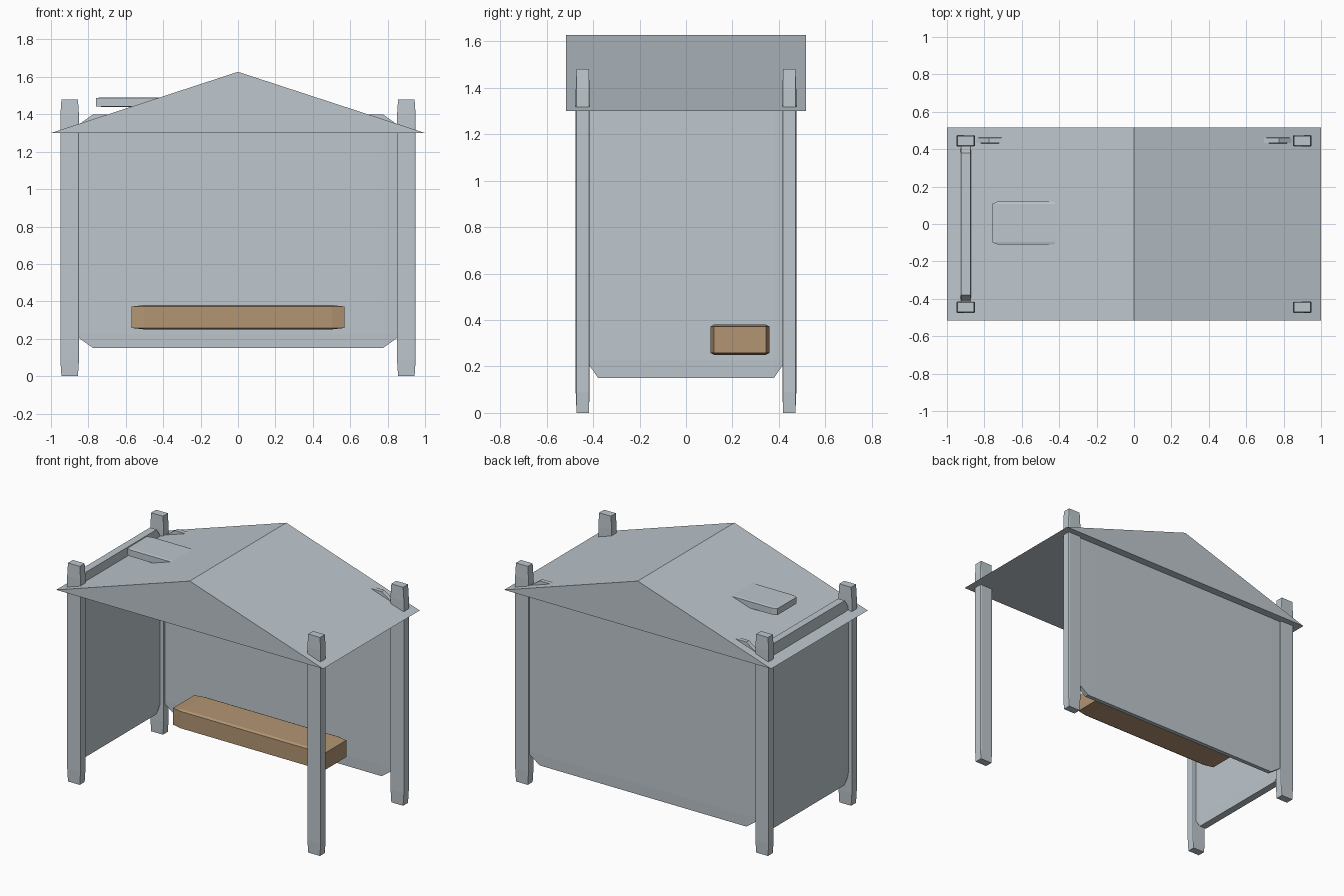
import bpy, bmesh
from mathutils import Vector

cube = bpy.data.objects.get("Cube")
if cube:
    bpy.data.objects.remove(cube, do_unlink=True)


def make_material(name, color):
    mat = bpy.data.materials.new(name)
    mat.use_nodes = True
    mat.diffuse_color = color
    for node in mat.node_tree.nodes:
        if node.type == 'BSDF_PRINCIPLED':
            node.inputs["Base Color"].default_value = color
    return mat


grey = make_material("blue_grey_metal", (0.51, 0.57, 0.61, 1))
wood = make_material("brown_wood", (0.45, 0.30, 0.17, 1))


def finish(name, bm, mat):
    bmesh.ops.recalc_face_normals(bm, faces=bm.faces)
    mesh = bpy.data.meshes.new(name)
    bm.to_mesh(mesh)
    bm.free()
    mesh.materials.append(mat)
    obj = bpy.data.objects.new(name, mesh)
    bpy.context.collection.objects.link(obj)
    return obj


def chamfered_box(name, low, high, mat, chamfer=0.06):
    """Unit cube with chamfered edges, stretched to fill the given bounds."""
    low, high = Vector(low), Vector(high)
    bm = bmesh.new()
    bmesh.ops.create_cube(bm, size=1)
    bmesh.ops.bevel(bm, geom=bm.edges[:], offset=chamfer, segments=1,
                    affect='EDGES', profile=0.5)
    bmesh.ops.scale(bm, vec=high - low, verts=bm.verts)
    bmesh.ops.translate(bm, vec=(low + high) / 2, verts=bm.verts)
    return finish(name, bm, mat)


# Corner posts
for side, x in (("right", -0.9), ("left", 0.9)):
    for end, y in (("front", -0.445), ("back", 0.445)):
        chamfered_box(f"{end}_{side}_post", (x - 0.05, y - 0.03, 0),
                      (x + 0.05, y + 0.03, 1.48), grey)

# Wall panels; the front and left sides stay open
chamfered_box("back_panel", (-0.88, 0.43, 0.15), (0.88, 0.463, 1.4), grey)
chamfered_box("side_panel", (-0.928, -0.43, 0.15), (-0.871, 0.43, 1.4), grey)

# Bench
chamfered_box("bench", (-0.57, 0.105, 0.25), (0.57, 0.36, 0.38), wood)

# Slab set into the roof
chamfered_box("roof_slab", (-0.76, -0.11, 1.44), (-0.26, 0.12, 1.49), grey)

# Solid gable roof: a triangle extruded front to back
bm = bmesh.new()
gable = bm.faces.new([bm.verts.new((x, -0.517, z))
                      for x, z in ((-1, 1.3), (1, 1.3), (0, 1.627))])
extruded = bmesh.ops.extrude_face_region(bm, geom=[gable], use_keep_orig=True)
bmesh.ops.translate(bm, vec=(0, 1.034, 0),
                    verts=[v for v in extruded["geom"]
                           if isinstance(v, bmesh.types.BMVert)])
finish("gable_roof", bm, grey)
